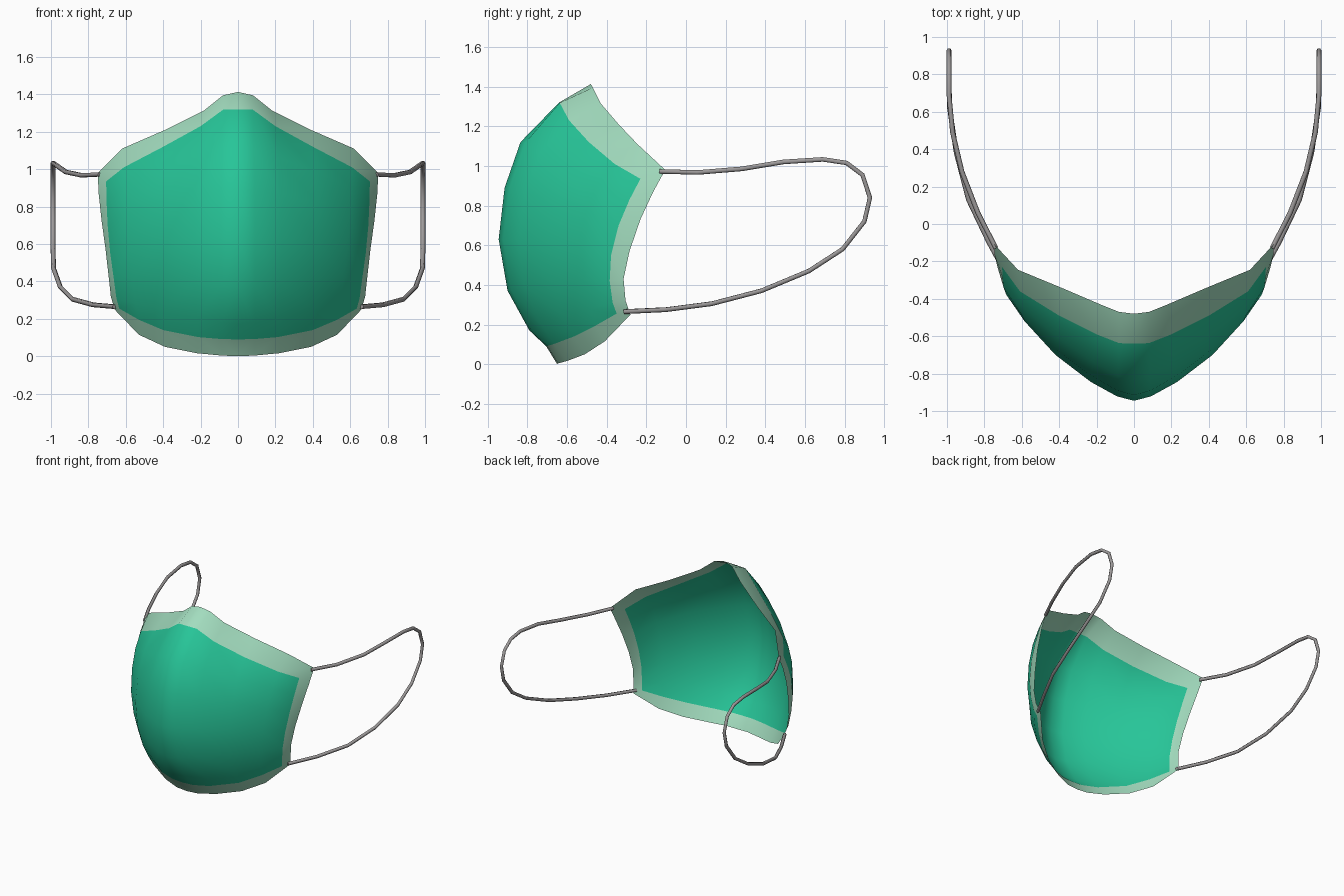
import bpy, bmesh
from mathutils import Vector

if "Cube" in bpy.data.objects:
    bpy.data.objects.remove(bpy.data.objects["Cube"])


def material(name, rgb):
    m = bpy.data.materials.new(name)
    m.diffuse_color = (*rgb, 1)
    m.use_nodes = True
    m.node_tree.nodes["Principled BSDF"].inputs["Base Color"].default_value = m.diffuse_color
    return m


GREEN = material("mask green", (0.02, 0.56, 0.315))
MINT = material("pale mint trim", (0.365, 0.72, 0.52))
GREY = material("elastic grey", (0.34, 0.325, 0.325))


def vecs(pts):
    return [Vector(p) for p in pts]


# Cross curves of the right half, centre line to side: top, middle, bottom
top = vecs([(0, -.64, 1.32), (.08, -.637, 1.318), (.2, -.59, 1.23),
            (.4, -.49, 1.12), (.61, -.36, 1.01), (.705, -.23, .935)])
mid = vecs([(0, -.945, .63), (.09, -.922, .63), (.23, -.845, .63),
            (.42, -.70, .62), (.585, -.52, .59), (.683, -.378, .55)])
bottom = vecs([(0, -.705, .09), (.09, -.70, .092), (.21, -.665, .102),
               (.4, -.565, .14), (.53, -.455, .195), (.635, -.35, .255)])
# Upright profiles, top to bottom: nose line and side line
nose = vecs([(0, -.64, 1.32), (0, -.835, 1.12), (0, -.915, .89), (0, -.945, .63),
             (0, -.90, .37), (0, -.79, .17), (0, -.705, .09)])
side = vecs([(.705, -.23, .935), (.703, -.285, .83), (.697, -.34, .70),
             (.683, -.378, .55), (.665, -.385, .42), (.65, -.37, .31),
             (.635, -.35, .255)])
# Outer edge of the trim, following the same columns and rows
top_edge = vecs([(0, -.48, 1.413), (.08, -.47, 1.395), (.18, -.43, 1.315),
                 (.39, -.34, 1.21), (.62, -.245, 1.11), (.75, -.105, .98)])
bottom_edge = vecs([(0, -.65, .0), (.09, -.645, .004), (.22, -.60, .016),
                    (.39, -.51, .05), (.53, -.41, .115), (.66, -.28, .25)])
side_edge = vecs([(.75, -.105, .98), (.745, -.165, .87), (.73, -.23, .73),
                  (.708, -.285, .57), (.692, -.315, .43), (.68, -.305, .32),
                  (.66, -.28, .25)])


def surface(i, j):
    """Blend the three cross curves and two profiles into one dome."""
    u, v = i / 5, j / 6
    w = (2 * (v - .5) * (v - 1), 4 * v * (1 - v), 2 * v * (v - .5))

    def cross(k):
        return w[0] * top[k] + w[1] * mid[k] + w[2] * bottom[k]
    return cross(i) + (1 - u) * (nose[j] - cross(0)) + u * (side[j] - cross(5))


# Mask shell: dome plus trim strip, mirrored across the nose line
bm = bmesh.new()
grid = [[bm.verts.new(surface(i, j)) for j in range(7)] for i in range(6)]
for i in range(5):
    for j in range(6):
        bm.faces.new((grid[i][j], grid[i][j + 1], grid[i + 1][j + 1], grid[i + 1][j]))
inner = ([grid[i][0] for i in range(6)] + grid[5][1:6]
         + [grid[i][6] for i in range(5, -1, -1)])
outer = [bm.verts.new(p) for p in top_edge + side_edge[1:6] + bottom_edge[::-1]]
for k in range(len(inner) - 1):
    f = bm.faces.new((inner[k], inner[k + 1], outer[k + 1], outer[k]))
    f.material_index = 1
geo = bm.verts[:] + bm.edges[:] + bm.faces[:]
bmesh.ops.mirror(bm, geom=geo, axis='X', merge_dist=0.0005)
bmesh.ops.recalc_face_normals(bm, faces=bm.faces[:])
bm.faces.ensure_lookup_table()
if sum(f.normal.y * f.calc_area() for f in bm.faces) > 0:
    bmesh.ops.reverse_faces(bm, faces=bm.faces[:])
for f in bm.faces:
    f.smooth = True
mesh = bpy.data.meshes.new("mask_shell")
bm.to_mesh(mesh)
bm.free()
mesh.materials.append(GREEN)
mesh.materials.append(MINT)
bpy.context.collection.objects.link(bpy.data.objects.new("mask_shell", mesh))

# Ear loops: thin cords swept along one path, once per side
loop = [(.738, -.13, .972), (.835, .06, .967), (.92, .28, .985), (.97, .49, 1.02),
        (.989, .69, 1.033), (.989, .81, 1.015), (.989, .89, .955), (.989, .928, .84),
        (.989, .90, .72), (.989, .79, .58), (.986, .62, .47), (.95, .38, .37),
        (.885, .13, .305), (.775, -.1, .275), (.66, -.31, .265)]
for name, s in (("ear_loop_right", 1), ("ear_loop_left", -1)):
    cu = bpy.data.curves.new(name, 'CURVE')
    cu.dimensions = '3D'
    cu.bevel_depth = 0.013
    cu.bevel_resolution = 1
    cu.use_fill_caps = True
    sp = cu.splines.new('POLY')
    sp.points.add(len(loop) - 1)
    for p, (x, y, z) in zip(sp.points, loop):
        p.co = (s * x, y, z, 1)
    cu.materials.append(GREY)
    ob = bpy.data.objects.new(name, cu)
    bpy.context.collection.objects.link(ob)
    bpy.ops.object.select_all(action='DESELECT')
    ob.select_set(True)
    bpy.context.view_layer.objects.active = ob
    bpy.ops.object.convert(target='MESH')
